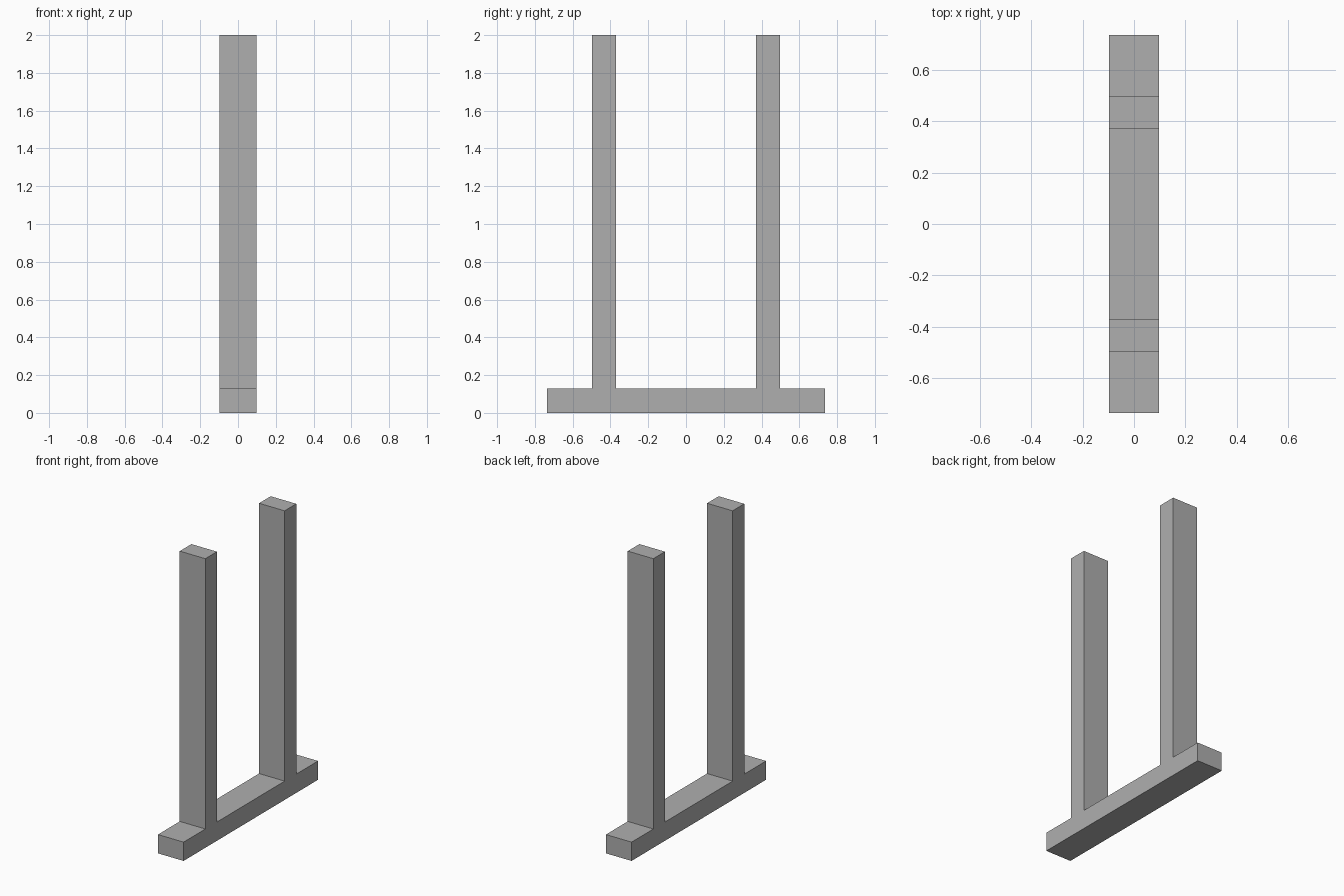
import bpy
import bmesh

cube = bpy.data.objects.get("Cube")
if cube:
    bpy.data.objects.remove(cube, do_unlink=True)

HALF_WIDTH = 0.098
BASE_END = 0.735
BASE_TOP = 0.13
POST_INNER, POST_OUTER = 0.37, 0.497
POST_TOP = 2.0

# Plain grey material
grey = bpy.data.materials.new("plain_grey")
grey.use_nodes = True
colour = (0.43, 0.43, 0.43, 1)
grey.diffuse_color = colour
grey.node_tree.nodes["Principled BSDF"].inputs["Base Color"].default_value = colour

# Half of the side outline (y, z), mirrored to give the base with two flush posts
half = [
    (BASE_END, 0),
    (BASE_END, BASE_TOP),
    (POST_OUTER, BASE_TOP),
    (POST_OUTER, POST_TOP),
    (POST_INNER, POST_TOP),
    (POST_INNER, BASE_TOP),
]
outline = half + [(-y, z) for y, z in reversed(half)]

# Extrude the outline across the width
bm = bmesh.new()
side = bm.faces.new([bm.verts.new((-HALF_WIDTH, y, z)) for y, z in outline])
extruded = bmesh.ops.extrude_face_region(bm, geom=[side], use_keep_orig=True)
moved = [g for g in extruded["geom"] if isinstance(g, bmesh.types.BMVert)]
bmesh.ops.translate(bm, verts=moved, vec=(2 * HALF_WIDTH, 0, 0))
bmesh.ops.recalc_face_normals(bm, faces=bm.faces)

mesh = bpy.data.meshes.new("base_with_posts")
bm.to_mesh(mesh)
bm.free()
mesh.materials.append(grey)
frame = bpy.data.objects.new("base_with_posts", mesh)
bpy.context.collection.objects.link(frame)
